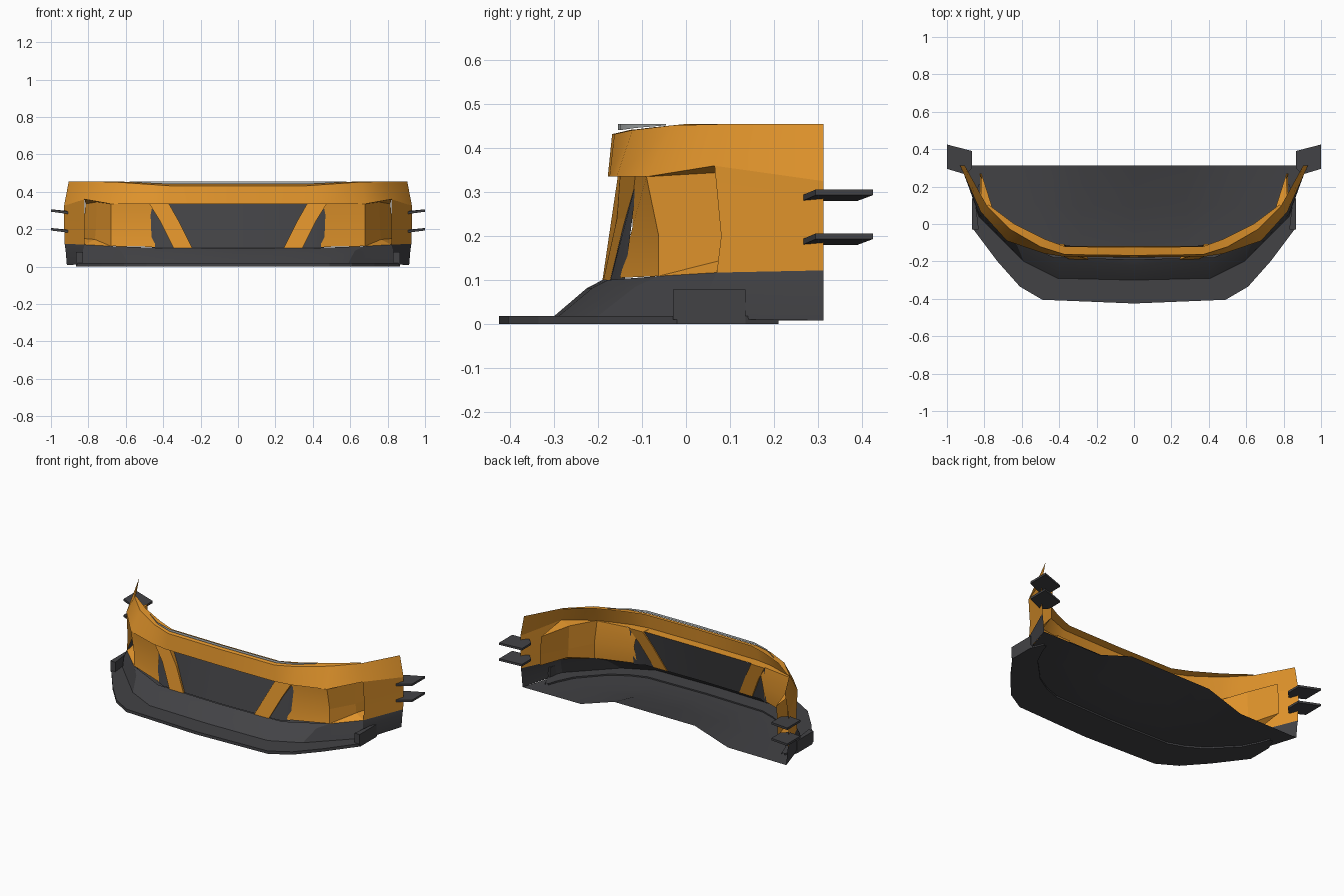
import bpy
import math


def material(name, color):
    m = bpy.data.materials.new(name)
    m.diffuse_color = color
    return m


ORANGE = material("orange_paint", (0.76, 0.30, 0.025, 1))
DARK = material("dark_plastic", (0.055, 0.055, 0.06, 1))
GREY = material("grey_trim", (0.45, 0.48, 0.48, 1))


def build(name, verts, faces, mat, mirror=True, smooth=False):
    me = bpy.data.meshes.new(name)
    me.from_pydata(verts, [], faces)
    me.materials.append(mat)
    ob = bpy.data.objects.new(name, me)
    bpy.context.collection.objects.link(ob)
    if smooth:
        bpy.ops.object.select_all(action='DESELECT')
        ob.select_set(True)
        bpy.context.view_layer.objects.active = ob
        bpy.ops.object.shade_smooth_by_angle(angle=math.radians(25))
    if mirror:
        mod = ob.modifiers.new("mirror", 'MIRROR')
        mod.merge_threshold = 0.0005
    return ob


def sheet(name, rows, mat, smooth=True):
    """Grid skin through rows listed bottom to top, points from centre outward."""
    n = len(rows[0])
    faces = [(r * n + i, r * n + i + 1, (r + 1) * n + i + 1, (r + 1) * n + i)
             for r in range(len(rows) - 1) for i in range(n - 1)]
    return build(name, [p for row in rows for p in row], faces, mat, True, smooth)


def block(name, ring_a, ring_b, mat):
    """Solid between two matching rings, mirrored to the other side."""
    n = len(ring_a)
    faces = [(i, (i + 1) % n, n + (i + 1) % n, n + i) for i in range(n)]
    faces += [tuple(range(n))[::-1], tuple(range(n, 2 * n))]
    return build(name, ring_a + ring_b, faces, mat)


def at(points, z):
    return [(x, y, z) for x, y in points]


# Upper painted band and its inward top lip
band_top = [(0, -.168, .432), (.37, -.163, .432), (.50, -.122, .441),
            (.66, -.03, .452), (.785, .095, .455), (.905, .313, .455)]
band_bottom = [(0, -.178, .335), (.38, -.174, .335), (.48, -.158, .335),
               (.68, -.09, .335), (.82, .065, .36), (.93, .313, .325)]
sheet("upper_band", [band_bottom, band_top], ORANGE)
sheet("upper_lip", [band_top[:5],
                    [(0, -.125, .442), (.37, -.12, .442), (.48, -.08, .447),
                     (.64, .0, .455), (.78, .105, .455)]], ORANGE)
sheet("band_underside", [[(0, -.12, .335), (.38, -.12, .335), (.48, -.115, .335), (.68, -.085, .335)],
                         band_bottom[:4]], ORANGE)

# Thin trim strip above the front edge
sheet("top_trim", [[(0, -.155, .441), (.37, -.15, .441), (.48, -.115, .446), (.58, -.045, .452)],
                   [(0, -.155, .455), (.37, -.15, .455), (.48, -.115, .455), (.58, -.045, .455)]], GREY)

# Side panels behind the air pockets
sheet("side_panel", [[(.82, .07, .117), (.927, .313, .122)],
                     [(.822, .08, .2), (.93, .313, .22)],
                     [band_bottom[4], band_bottom[5]]], ORANGE)

# Front corner panels between grille and pocket
sheet("front_corner_panel", [[(.445, -.15, .105), (.68, -.062, .109)],
                             [(.445, -.122, .22), (.68, -.062, .20)],
                             [(.42, -.122, .335), (.68, -.09, .335)]], ORANGE)

# Air pockets: inner wall, floor ramp and roof
wall_low = [(.68, -.062, .109), (.765, .08, .145), (.825, .27, .15)]
wall_high = [(.68, -.09, .335), (.755, .08, .345), (.815, .27, .335)]
wall_mid = [(.68, -.062, .20), (.76, .08, .2), (.825, .27, .22)]
sheet("pocket_wall", [wall_low, wall_mid, wall_high], ORANGE, False)
build("pocket_ramp", wall_low + [(.82, .07, .117)], [(0, 3, 1), (1, 3, 2)], ORANGE)
build("pocket_roof", wall_high + [band_bottom[4]], [(0, 1, 3), (1, 2, 3)], ORANGE)

# Dark centre grille, leaning back
sheet("grille", [[(0, -.18, .098), (.40, -.172, .098), (.46, -.14, .098)],
                 [(0, -.118, .337), (.40, -.116, .337), (.47, -.11, .337)]], DARK)

# Diagonal struts across the grille
block("grille_strut",
      [(.245, -.19, .1), (.345, -.188, .1), (.415, -.157, .24), (.475, -.15, .337),
       (.37, -.155, .337), (.315, -.16, .24)],
      [(.25, -.17, .1), (.34, -.168, .1), (.41, -.13, .24), (.47, -.105, .337),
       (.375, -.108, .337), (.32, -.135, .24)], ORANGE)

# Dark lower skirt
sheet("lower_skirt", [[(0, -.30, .018), (.41, -.29, .018), (.59, -.20, .018),
                       (.83, .04, .012), (.915, .313, .008)],
                      [(0, -.225, .082), (.41, -.213, .082), (.625, -.115, .085),
                       (.83, .055, .085), (.922, .313, .09)],
                      [(0, -.19, .1), (.43, -.178, .1), (.68, -.062, .109),
                       (.82, .07, .117), (.927, .313, .122)]], DARK)

# Floor whose middle sweeps up towards the back
sheet("floor_panel", [at([(0, -.30), (.28, -.293), (.41, -.29), (.59, -.20)], .01),
                      at([(0, -.10), (.28, -.10), (.50, -.08), (.73, -.06)], .01),
                      [(0, .10, .038), (.28, .10, .038), (.51, .10, .009), (.845, .09, .008)],
                      [(0, .313, .085), (.28, .313, .085), (.51, .313, .01), (.915, .313, .008)]], DARK)

# Curved splitter plate: outer edge paired with an inner edge
outer = [(0, -.425), (.49, -.405), (.61, -.335), (.73, -.20), (.865, -.02), (.865, .135), (.83, .21)]
inner = [(0, -.20), (.40, -.19), (.50, -.155), (.60, -.095), (.74, .05), (.79, .15), (.81, .21)]
sheet("splitter", [at(outer, 0), at(outer, .018), at(inner, .018), at(inner, 0), at(outer, 0)], DARK, False)

# Upright splitter ends
end_ring = [(.83, -.03), (.865, -.03), (.865, .135), (.85, .135)]
block("splitter_end_plate", at(end_ring, .01), at(end_ring, .078), DARK)

# Paired side winglets
for label, z in (("lower", .18), ("upper", .28)):
    ring = [(.90, .265, z), (1.0, .295, z + .013), (1.0, .425, z + .013), (.865, .39, z), (.865, .30, z)]
    block(label + "_winglet", ring, [(x, y, h + .013) for x, y, h in ring], DARK)
